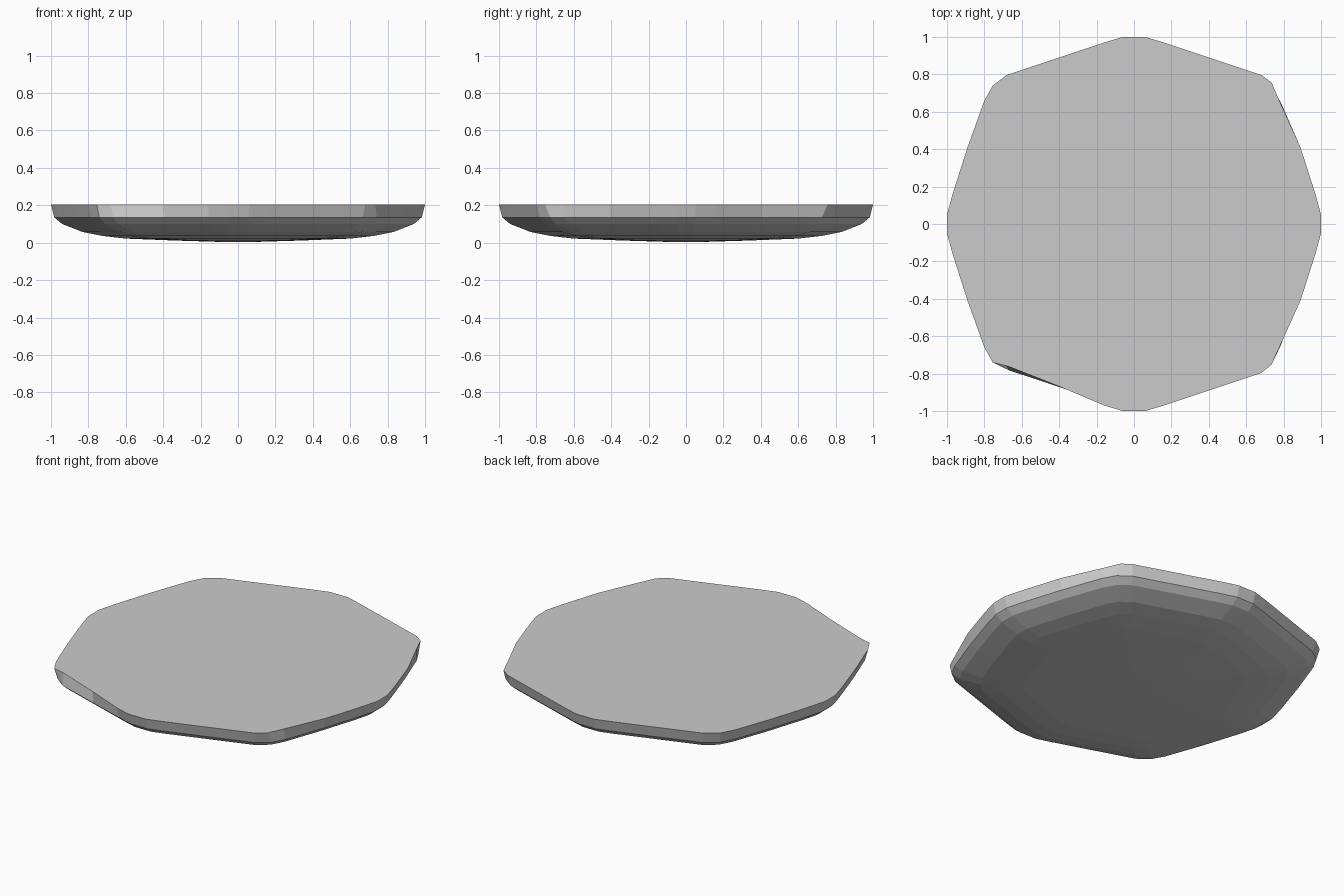
import bpy, bmesh

if "Cube" in bpy.data.objects:
    bpy.data.objects.remove(bpy.data.objects["Cube"])

# Rounded octagon outline, one quadrant, from the right corner to the back corner
QUAD = [(1.0, 0.05), (0.97, 0.16), (0.89, 0.41), (0.80, 0.66), (0.755, 0.74),
        (0.68, 0.797), (0.40, 0.89), (0.16, 0.97), (0.06, 1.0)]
outline = (QUAD + [(-x, y) for x, y in reversed(QUAD)]
           + [(-x, -y) for x, y in QUAD] + [(x, -y) for x, y in reversed(QUAD)])

# Rim chips: these rim points sit slightly inside the outline
CHIPS = {(0.80, 0.66): (0.777, 0.66), (0.755, 0.74): (0.735, 0.757),
         (0.80, -0.66): (0.777, -0.66), (0.755, -0.74): (0.735, -0.752),
         (-0.68, -0.797): (-0.68, -0.758), (-0.40, -0.89): (-0.40, -0.868)}
rim = [CHIPS.get(p, p) for p in outline]

# Bowl profile: (scale, height) below the rim
PROFILE = [(0.982, 0.135), (0.94, 0.10), (0.83, 0.057), (0.73, 0.037),
           (0.60, 0.022), (0.35, 0.012), (0.12, 0.005)]

bm = bmesh.new()
rings = [[bm.verts.new((x, y, 0.203)) for x, y in rim]]
for s, z in PROFILE:
    rings.append([bm.verts.new((x * s, y * s, z)) for x, y in outline])

# Flat top, flat base and the curved side
bm.faces.new(rings[0])
bm.faces.new(list(reversed(rings[-1])))
n = len(outline)
for a, b in zip(rings, rings[1:]):
    for i in range(n):
        j = (i + 1) % n
        bm.faces.new((a[i], b[i], b[j], a[j]))
bmesh.ops.recalc_face_normals(bm, faces=bm.faces)

mesh = bpy.data.meshes.new("shallow_slab")
bm.to_mesh(mesh)
bm.free()
bpy.context.collection.objects.link(bpy.data.objects.new("shallow_slab", mesh))
